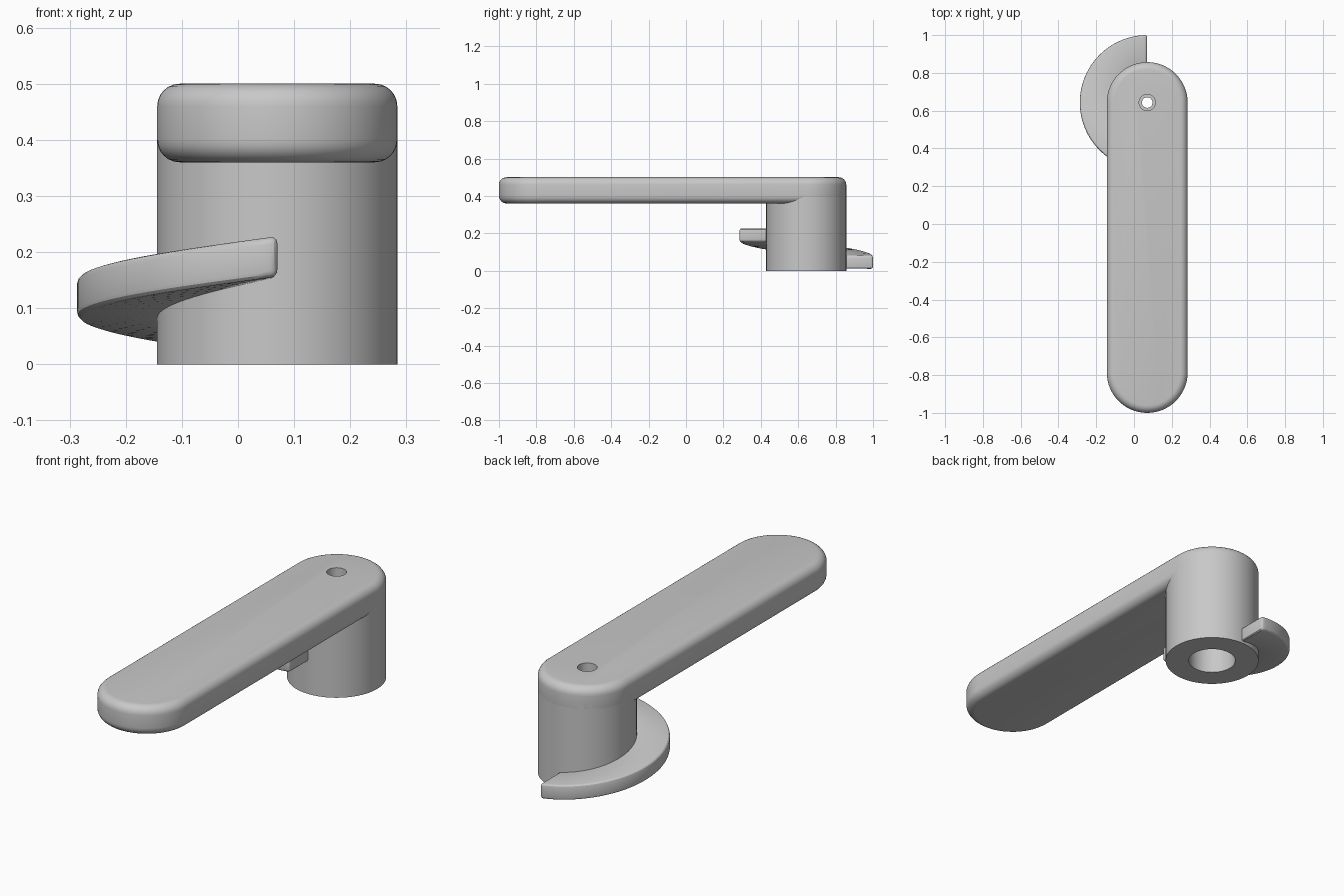
import bpy
import bmesh
from math import sin, cos, pi, radians

if "Cube" in bpy.data.objects:
    bpy.data.objects.remove(bpy.data.objects["Cube"])

CX, CY = 0.07, 0.643      # hub axis
R = 0.214                 # hub radius and arm half width
FRONT_CY = -1 + R         # centre of the arm's front end

grey = bpy.data.materials.new("plain_grey")
grey.use_nodes = True
grey.diffuse_color = (0.58, 0.58, 0.58, 1)
grey.node_tree.nodes["Principled BSDF"].inputs["Base Color"].default_value = grey.diffuse_color


def loft(name, rings, closed=False):
    """Skin a list of matching point rings; cap the ends or join them up."""
    bm = bmesh.new()
    loops = [[bm.verts.new(p) for p in ring] for ring in rings]
    pairs = list(zip(loops, loops[1:]))
    if closed:
        pairs.append((loops[-1], loops[0]))
    else:
        bm.faces.new(loops[0][::-1])
        bm.faces.new(loops[-1])
    n = len(loops[0])
    for a, b in pairs:
        for i in range(n):
            j = (i + 1) % n
            bm.faces.new((a[i], a[j], b[j], b[i]))
    bmesh.ops.recalc_face_normals(bm, faces=bm.faces)
    mesh = bpy.data.meshes.new(name)
    bm.to_mesh(mesh)
    bm.free()
    mesh.materials.append(grey)
    ob = bpy.data.objects.new(name, mesh)
    bpy.context.collection.objects.link(ob)
    return ob


def select(ob):
    bpy.ops.object.select_all(action='DESELECT')
    ob.select_set(True)
    bpy.context.view_layer.objects.active = ob


def smooth(ob):
    select(ob)
    bpy.ops.object.shade_smooth_by_angle(angle=radians(30))


def circle(r, z, n=64):
    return [(CX + r * cos(2 * pi * i / n), CY + r * sin(2 * pi * i / n), z) for i in range(n)]


def stadium(r, z, n=32):
    back = [(CX + r * cos(pi * i / n), CY + r * sin(pi * i / n), z) for i in range(n + 1)]
    front = [(CX - r * cos(pi * i / n), FRONT_CY - r * sin(pi * i / n), z) for i in range(n + 1)]
    return back + front


# Arm: long rounded bar with filleted edges
FILLET, BOTTOM, TOP = 0.04, 0.36, 0.5
steps = [i * pi / 12 for i in range(7)]
profile = [(R - FILLET + FILLET * sin(a), BOTTOM + FILLET - FILLET * cos(a)) for a in steps]
profile += [(R - FILLET + FILLET * cos(a), TOP - FILLET + FILLET * sin(a)) for a in steps]
arm = loft("lever_arm", [stadium(r, z) for r, z in profile])

# Stepped screw hole through the arm
cutter = loft("screw_hole_cutter", [circle(r, z) for r, z in
              ((0.028, 0.3), (0.028, 0.42), (0.043, 0.42), (0.043, 0.6))])
cutter.hide_render = True
cut = arm.modifiers.new("screw_hole", 'BOOLEAN')
cut.operation = 'DIFFERENCE'
cut.solver = 'EXACT'
cut.object = cutter
select(arm)
bpy.ops.object.modifier_apply(modifier=cut.name)
bpy.data.objects.remove(cutter)
smooth(arm)

# Hub: upright tube that runs up into the arm
BORE = 0.107
hub = loft("hub_tube", [circle(r, z) for r, z in
           ((BORE, 0), (R, 0), (R, 0.43), (BORE, 0.43))], closed=True)
smooth(hub)

# Cam: half-turn ramp climbing around the right side of the hub
INNER, OUTER, RISE, THICK = 0.19, 0.357, 0.147, 0.072
rings = []
for i in range(49):
    t = i / 48
    a = pi / 2 + pi * t
    z = 0.009 + RISE * t
    rings.append([(CX + r * cos(a), CY + r * sin(a), h) for r, h in
                  ((INNER, z), (OUTER, z), (OUTER, z + THICK), (INNER, z + THICK))])
cam = loft("spiral_cam", rings)
bevel = cam.modifiers.new("soft_edges", 'BEVEL')
bevel.width = 0.012
bevel.segments = 3
bevel.limit_method = 'ANGLE'
bevel.angle_limit = radians(40)
select(cam)
bpy.ops.object.modifier_apply(modifier=bevel.name)
smooth(cam)
